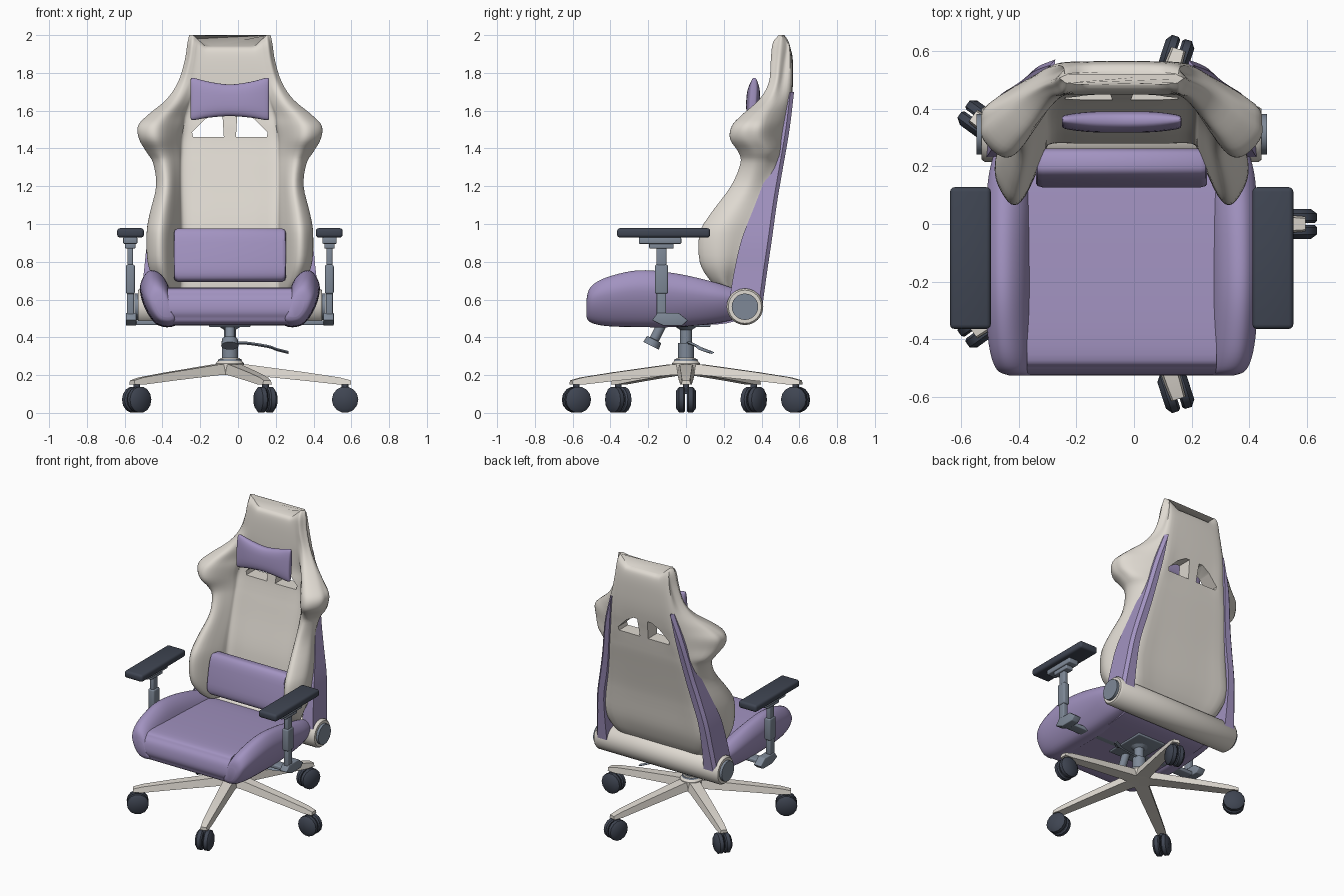
import bpy, bmesh
from math import sin, cos, tau, radians
from mathutils import Vector, Matrix

if "Cube" in bpy.data.objects:
    bpy.data.objects.remove(bpy.data.objects["Cube"])

CX = -0.043  # the chair's own mirror plane


def material(name, rgb):
    m = bpy.data.materials.new(name)
    m.diffuse_color = (*rgb, 1)
    m.use_nodes = True
    m.node_tree.nodes["Principled BSDF"].inputs["Base Color"].default_value = m.diffuse_color
    return m


CREAM = material("cream", (0.74, 0.70, 0.64))
PURPLE = material("purple", (0.36, 0.29, 0.53))
DARK = material("dark", (0.05, 0.06, 0.085))
STEEL = material("steel", (0.21, 0.25, 0.31))


def spline(pts, n, closed=False):
    """Catmull-Rom curve through tuples of any dimension."""
    k, out = len(pts), []
    for i in range(k if closed else k - 1):
        q = [pts[j % k] if closed else pts[min(max(j, 0), k - 1)] for j in range(i - 1, i + 3)]
        for s in range(n):
            t = s / n
            out.append(tuple(0.5 * (2 * b + (c - a) * t + (2 * a - 5 * b + 4 * c - d) * t * t
                             + (3 * b - a - 3 * c + d) * t ** 3) for a, b, c, d in zip(*q)))
    return out if closed else out + [pts[-1]]


def loft(name, rings, mat, mirror=False, bevel=0.0, turn=0.0):
    bm = bmesh.new()
    loops = [[bm.verts.new(p) for p in r] for r in rings]
    n = len(loops[0])
    for a, b in zip(loops, loops[1:]):
        for i in range(n):
            bm.faces.new((a[i], a[(i + 1) % n], b[(i + 1) % n], b[i]))
    bm.faces.new(loops[0][::-1])
    bm.faces.new(loops[-1])
    bmesh.ops.recalc_face_normals(bm, faces=bm.faces)
    me = bpy.data.meshes.new(name)
    bm.to_mesh(me)
    bm.free()
    me.materials.append(mat)
    ob = bpy.data.objects.new(name, me)
    bpy.context.collection.objects.link(ob)
    ob.location.x = CX
    ob.rotation_euler.z = turn
    if bevel:
        m = ob.modifiers.new("bevel", 'BEVEL')
        m.width, m.segments = bevel, 3
    if mirror:
        m = ob.modifiers.new("mirror", 'MIRROR')
        m.use_mirror_merge = False
    return ob


def extrude_x(name, prof, x0, x1, mat, **kw):
    return loft(name, [[(x, y, z) for y, z in prof] for x in (x0, x1)], mat, **kw)


def box(name, x0, x1, y0, y1, z0, z1, mat, **kw):
    return extrude_x(name, [(y0, z0), (y1, z0), (y1, z1), (y0, z1)], x0, x1, mat, **kw)


def tube(name, stops, mat, n=20, **kw):
    """Round part through (point, radius) stops along one straight axis."""
    p, q = Vector(stops[0][0]), Vector(stops[-1][0])
    rot = (q - p).to_track_quat('Z', 'Y')
    rings = [[Vector(c) + rot @ Vector((r * cos(i * tau / n), r * sin(i * tau / n), 0))
              for i in range(n)] for c, r in stops]
    return loft(name, rings, mat, **kw)


def pillow(name, rows, mat, tilt, n=32, power=0.55):
    """Loft along x of rounded sections: x, y, z, half depth, half height."""
    rot = Matrix.Rotation(radians(tilt), 3, 'X')
    pw = lambda v: abs(v) ** power * (1 if v > 0 else -1)
    rings = [[Vector((x, y, z)) + rot @ Vector((0, ry * pw(cos(i * tau / n)), rz * pw(sin(i * tau / n))))
              for i in range(n)] for x, y, z, ry, rz in rows]
    return loft(name, rings, mat)


# Star base and casters
for k in range(5):
    a = k * tau / 5
    legs = [(0, .05, .20, .262), (.1, .045, .20, .255), (.4, .037, .17, .215), (.58, .031, .15, .188), (.64, .026, .15, .172)]
    loft(f"base_leg_{k}", [[(r, -w, zb), (r, w, zb), (r, w * .75, zt), (r, -w * .75, zt)]
                           for r, w, zb, zt in legs], CREAM, turn=a)
    tube(f"caster_stem_{k}", [((.61, 0, .1), .018), ((.61, 0, .16), .018)], DARK, 10, turn=a)
    for s in (-1, 1):
        tube(f"caster_wheel_{k}_{s}", [((.61, s * .004, .07), .062), ((.61, s * .012, .07), .07),
             ((.61, s * .036, .07), .07), ((.61, s * .052, .07), .048)], DARK, 14, turn=a)

# Gas column and tilt mechanism
tube("base_hub", [((0, 0, .2), .075), ((0, 0, .262), .075), ((0, 0, .29), .05)], CREAM)
tube("gas_column", [((0, 0, .255), .07), ((0, 0, .285), .06), ((0, 0, .286), .043), ((0, 0, .37), .043),
                    ((0, 0, .371), .032), ((0, 0, .44), .032), ((0, 0, .465), .07)], STEEL)
box("mechanism_plate", -.11, .11, -.17, .13, .455, .48, STEEL, bevel=.006)
tube("tension_knob", [((0, -.13, .465), .026), ((0, -.168, .39), .026), ((0, -.169, .388), .042),
                      ((0, -.185, .355), .046)], STEEL)
lever = spline([(0, .01, .37, .01), (.08, .02, .37, .009), (.2, .06, .352, .01), (.25, .09, .335, .024), (.31, .135, .32, .016)], 4)
loft("tilt_lever", [[(x + sx * .3 * w, y + sy * w, z + sz * .008) for sx, sy, sz in
                    ((0, -1, 0), (0, 0, -1), (0, 1, 0), (0, 0, 1))] for x, y, z, w in lever], STEEL)

# Armrests
box("armrest_pad", .455, .597, -.365, .128, .928, .978, DARK, mirror=True, bevel=.016)
box("armrest_plate", .49, .565, -.25, -.025, .895, .93, STEEL, mirror=True, bevel=.006)
box("armrest_collar", .50, .555, -.195, -.065, .87, .9, STEEL, mirror=True, bevel=.006)
box("armrest_upper_post", .512, .543, -.157, -.103, .75, .88, STEEL, mirror=True, bevel=.008)
box("armrest_sleeve", .503, .55, -.165, -.095, .63, .785, STEEL, mirror=True, bevel=.01)
box("armrest_lower_post", .508, .545, -.155, -.105, .5, .64, STEEL, mirror=True, bevel=.006)
extrude_x("armrest_foot", [(-.18, .49), (-.15, .53), (-.04, .53), (.01, .49), (-.02, .462), (-.12, .462)],
          .495, .55, STEEL, mirror=True, bevel=.005)
box("armrest_bar", .08, .51, -.13, -.06, .464, .49, STEEL, mirror=True, bevel=.006)

# Seat cushion and side bolsters
seat = [(-.515, .51), (-.525, .57), (-.50, .63), (-.42, .662), (0, .65), (.27, .62), (.30, .54), (.22, .475), (-.1, .464), (-.45, .466)]
extrude_x("seat_cushion", spline(seat, 6, True), -.33, .33, PURPLE)
rows = spline([(-.527, .31, .39, .51, .60), (-.505, .29, .435, .485, .665), (-.42, .28, .462, .468, .715),
               (-.25, .28, .475, .464, .752), (-.05, .28, .475, .464, .735), (.15, .28, .465, .48, .69),
               (.26, .29, .44, .50, .655)], 5)
rings = []
for y, xi, xo, zb, zt in rows:
    w, h = xo - xi, zt - zb
    sec = [(0, .05), (.5, 0), (.85, .3), (1, .7), (.8, .98), (.5, .97), (.22, .7)]
    rings.append([(xi + u * w, y, zb + v * h) for u, v in spline(sec, 5, True)])
loft("seat_bolster", rings, PURPLE, mirror=True)

# Backrest: z, panel half width, outer half width, wing front y, wing rear y, panel front y, back y, ear height
rows = spline([(.64, .25, .36, .20, .26, .28, .36, 0), (.70, .25, .40, .13, .25, .28, .39, 0),
               (.80, .25, .435, .075, .28, .29, .42, 0), (.95, .25, .44, .075, .31, .31, .44, 0),
               (1.05, .25, .425, .13, .35, .33, .455, 0), (1.2, .25, .39, .24, .41, .37, .485, 0),
               (1.32, .25, .405, .29, .44, .40, .51, 0), (1.38, .25, .44, .28, .45, .415, .52, 0),
               (1.45, .25, .48, .235, .42, .43, .53, 0), (1.52, .24, .485, .245, .42, .44, .54, 0),
               (1.58, .23, .43, .30, .44, .45, .55, 0), (1.66, .20, .335, .39, .49, .45, .56, 0),
               (1.75, .18, .275, .44, .51, .45, .565, 0), (1.86, .16, .24, .45, .525, .455, .565, 0),
               (1.92, .15, .225, .46, .535, .465, .555, .035), (1.94, .14, .215, .49, .52, .485, .53, .06)], 4)
rings = []
for z, wi, xo, yt, yr, yf, yb, ear in rows:
    wb, d = min(xo * .9, .547 - .183 * z), xo - wi
    half = [(wi * .5, yf), (wi * .97, yf), (wi + .02, yf - .25 * (yf - yt)), (wi + d * .45, yt + .12 * (yf - yt)),
            (wi + d * .7, yt), (xo - .01, yt * .7 + yr * .3), (xo, yt * .4 + yr * .6), (xo - .025, yr), (wb, yb - .008), (wb * .5, yb)]
    sec = spline(half + [(-x, y) for x, y in half[::-1]], 4, True)
    rings.append([(x, y, z + ear * min(max((abs(x) - .13) / .065, 0), 1)) for x, y in sec])
back = loft("backrest", rings, CREAM)

# Two openings below the head cushion
hole = [(.032, 1.46), (.195, 1.46), (.20, 1.485), (.13, 1.555), (.07, 1.59), (.04, 1.59)]
cutter = loft("opening_cutter", [[(x, y, z) for x, z in hole] for y in (.3, .7)], CREAM, mirror=True)
cutter.hide_render = True
m = back.modifiers.new("openings", 'BOOLEAN')
m.object, m.solver = cutter, 'EXACT'

# Purple side frames running up the back
rows = spline([(.57, .38, .475, .225, .405), (.75, .38, .455, .255, .43), (.92, .37, .435, .295, .455), (1.1, .33, .395, .365, .48),
               (1.25, .30, .36, .42, .505), (1.5, .26, .31, .50, .548), (1.7, .232, .25, .55, .572)], 5)
loft("back_side_frame", [[(a, c, z), (b, c, z), (b, d - .02, z), (b - .02, d, z), (a, d, z)]
                         for z, a, b, c, d in rows], PURPLE, mirror=True)

# Recline hinge tube with end caps
tube("hinge_tube", [((-.487, .312, .562), .088), ((-.475, .312, .562), .097), ((.475, .312, .562), .097),
                    ((.487, .312, .562), .088)], CREAM, 24)
tube("hinge_cap", [((.45, .312, .562), .07), ((.505, .312, .562), .07)], STEEL, 24, mirror=True)

# Cushions
pillow("lumbar_cushion", [(s * x, .195, .835, .056 * k, .142 * k) for s, x, k in
       ((-1, .297, .82), (-1, .292, .93), (-1, .275, 1), (1, .275, 1), (1, .292, .93), (1, .297, .82))], PURPLE, -10)
pillow("head_cushion", spline([(s * x, .355, z, ry, rz) for s, x, z, ry, rz in
       ((-1, .208, 1.662, .008, .10), (-1, .195, 1.662, .022, .112), (-1, .11, 1.658, .034, .095), (1, 0, 1.655, .036, .084),
        (1, .11, 1.658, .034, .095), (1, .195, 1.662, .022, .112), (1, .208, 1.662, .008, .10))], 4), PURPLE, -4, power=.75)

# Apply modifiers, drop the cutter and shade
bpy.ops.object.select_all(action='SELECT')
bpy.context.view_layer.objects.active = back
bpy.ops.object.convert(target='MESH')
bpy.data.objects.remove(bpy.data.objects["opening_cutter"])
bpy.ops.object.shade_smooth_by_angle(angle=radians(38))
